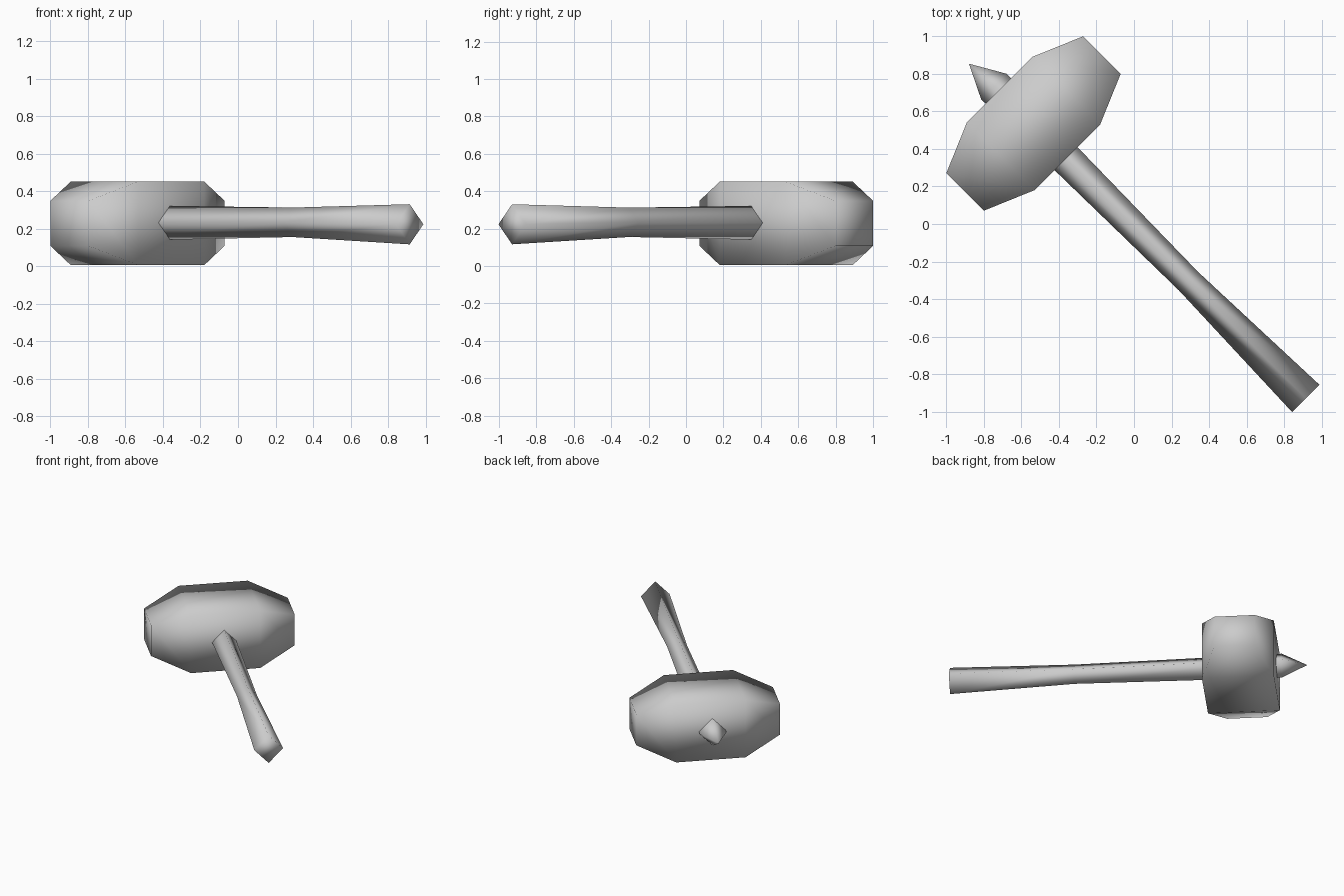
import bpy
import bmesh
from math import radians
from mathutils import Matrix

cube = bpy.data.objects.get("Cube")
if cube:
    bpy.data.objects.remove(cube, do_unlink=True)

grey = bpy.data.materials.new("plain_grey")
grey.use_nodes = True
COLOUR = (0.6, 0.6, 0.6, 1)
grey.diffuse_color = COLOUR
grey.node_tree.nodes["Principled BSDF"].inputs["Base Color"].default_value = COLOUR

# The hammer is laid diagonally: local x runs along the head, local y from butt to spike
TURN = Matrix.Rotation(radians(45), 4, "Z")


def loft(name, rings, tip=None):
    """Skin four-point rings into a closed, smooth-shaded mesh."""
    bm = bmesh.new()
    loops = [[bm.verts.new(p) for p in ring] for ring in rings]
    for a, b in zip(loops, loops[1:]):
        for i in range(4):
            j = (i + 1) % 4
            bm.faces.new((a[i], a[j], b[j], b[i]))
    bm.faces.new(loops[0])
    if tip:
        point = bm.verts.new(tip)
        for i in range(4):
            bm.faces.new((loops[-1][i], loops[-1][(i + 1) % 4], point))
    else:
        bm.faces.new(loops[-1])
    bmesh.ops.recalc_face_normals(bm, faces=bm.faces[:])
    bm.transform(TURN)
    for face in bm.faces:
        face.smooth = True
    mesh = bpy.data.meshes.new(name)
    bm.to_mesh(mesh)
    bm.free()
    mesh.materials.append(grey)
    obj = bpy.data.objects.new(name, mesh)
    bpy.context.collection.objects.link(obj)
    return obj


# Hammer head: rectangular sections, tapered towards both striking ends
HEAD_Y, MID_Z = 0.758, 0.228


def box_ring(x, half_y, half_z):
    return [(x, HEAD_Y + sy * half_y, MID_Z + sz * half_z)
            for sy, sz in ((-1, -1), (1, -1), (1, 1), (-1, 1))]


loft("hammer_head", [box_ring(-0.515, 0.142, 0.12), box_ring(-0.248, 0.255, 0.223),
                     box_ring(0.248, 0.255, 0.223), box_ring(0.515, 0.142, 0.12)])


# Handle: diamond sections, narrow in the middle, running through the head to a spike
def diamond_ring(y, half_x, low, high):
    x, z = -0.01, (low + high) / 2
    return [(x - half_x, y, z), (x, y, low), (x + half_x, y, z), (x, y, high)]


loft("handle_and_spike", [diamond_ring(-1.305, 0.103, 0.116, 0.33),
                          diamond_ring(-0.42, 0.071, 0.155, 0.312),
                          diamond_ring(1.047, 0.096, 0.132, 0.327)],
     tip=(-0.018, 1.227, 0.23))
